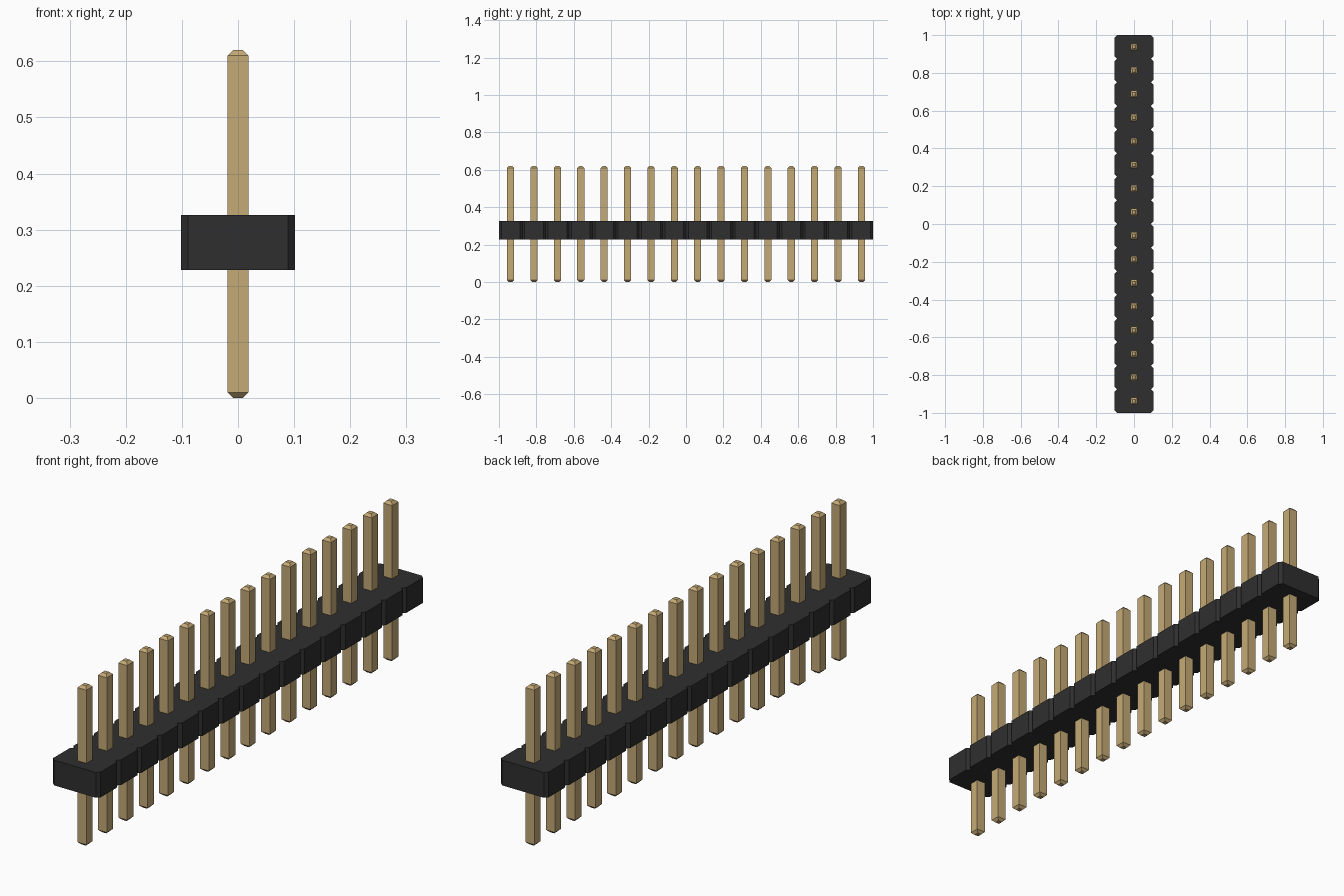
import bpy
import bmesh

COUNT = 16
PITCH = 2 / COUNT
HEIGHT = 0.62

cube = bpy.data.objects.get("Cube")
if cube:
    bpy.data.objects.remove(cube)


def make_material(name, color):
    mat = bpy.data.materials.new(name)
    mat.use_nodes = True
    mat.diffuse_color = color
    bsdf = next(n for n in mat.node_tree.nodes if n.type == "BSDF_PRINCIPLED")
    bsdf.inputs["Base Color"].default_value = color
    return mat


def make_object(name, bm, mat):
    bmesh.ops.recalc_face_normals(bm, faces=bm.faces)
    mesh = bpy.data.meshes.new(name)
    bm.to_mesh(mesh)
    bm.free()
    mesh.materials.append(mat)
    obj = bpy.data.objects.new(name, mesh)
    bpy.context.collection.objects.link(obj)
    return obj


black = make_material("black plastic", (0.028, 0.028, 0.028, 1))
gold = make_material("pale gold", (0.56, 0.40, 0.18, 1))

# Housing: a strip of chamfered cells, one per pin, extruded upward
half, cut, bottom, top = 0.102, 0.0125, 0.228, 0.326
side = [(half - cut, -1)]
for i in range(COUNT):
    y = -1 + i * PITCH
    side += [(half, y + cut), (half, y + PITCH - cut), (half - cut, y + PITCH)]
outline = side + [(-x, -y) for x, y in side]
bm = bmesh.new()
base = bm.faces.new([bm.verts.new((x, y, bottom)) for x, y in outline])
new = bmesh.ops.extrude_face_region(bm, geom=[base], use_keep_orig=True)["geom"]
moved = [v for v in new if isinstance(v, bmesh.types.BMVert)]
bmesh.ops.translate(bm, verts=moved, vec=(0, 0, top - bottom))
make_object("housing", bm, black)

# Pin: a square bar with tapered tips, made of stacked square rings
bm = bmesh.new()
rings = []
for z, r in ((0, 0.009), (0.01, 0.019), (HEIGHT - 0.01, 0.019), (HEIGHT, 0.009)):
    rings.append([bm.verts.new((x * r, y * r, z))
                  for x, y in ((-1, -1), (1, -1), (1, 1), (-1, 1))])
for low, high in zip(rings, rings[1:]):
    for k in range(4):
        n = (k + 1) % 4
        bm.faces.new((low[k], low[n], high[n], high[k]))
bm.faces.new(rings[0])
bm.faces.new(rings[-1])
pin = make_object("pin_1", bm, gold)
pin.location.y = -1 + PITCH / 2

# Repeat the pin in every cell
for i in range(1, COUNT):
    copy = bpy.data.objects.new(f"pin_{i + 1}", pin.data)
    copy.location.y = -1 + (i + 0.5) * PITCH
    bpy.context.collection.objects.link(copy)
